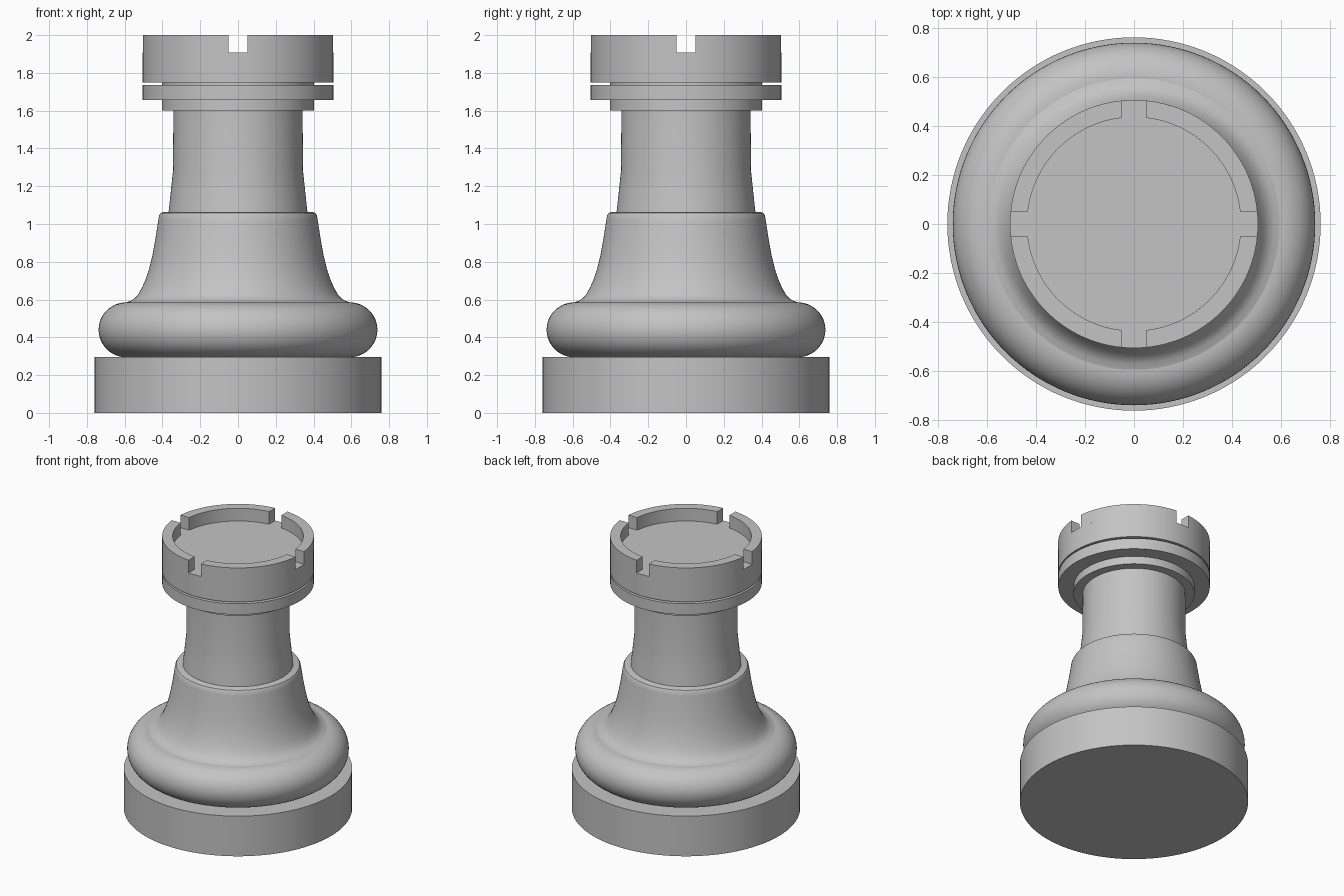
import bpy
import bmesh
from math import sin, cos, asin, pi, radians

SEGMENTS = 128

default = bpy.data.objects.get("Cube")
if default:
    bpy.data.objects.remove(default, do_unlink=True)

grey = bpy.data.materials.new("stone_grey")
grey.use_nodes = True
colour = (0.55, 0.55, 0.55, 1)
grey.diffuse_color = colour
grey.node_tree.nodes["Principled BSDF"].inputs["Base Color"].default_value = colour


def finish(name, bm):
    """Turn a bmesh into a smooth object with sharp creases."""
    bmesh.ops.recalc_face_normals(bm, faces=bm.faces)
    mesh = bpy.data.meshes.new(name)
    bm.to_mesh(mesh)
    bm.free()
    mesh.materials.append(grey)
    obj = bpy.data.objects.new(name, mesh)
    bpy.context.collection.objects.link(obj)
    bpy.ops.object.select_all(action="DESELECT")
    obj.select_set(True)
    bpy.context.view_layer.objects.active = obj
    bpy.ops.object.shade_smooth_by_angle(angle=radians(30))


def lathe(name, profile):
    """Spin a (radius, height) profile round z and cap both ends."""
    bm = bmesh.new()
    rings = []
    for r, z in profile:
        rings.append([bm.verts.new((r * cos(2 * pi * i / SEGMENTS),
                                    r * sin(2 * pi * i / SEGMENTS), z))
                      for i in range(SEGMENTS)])
    for low, high in zip(rings, rings[1:]):
        for i in range(SEGMENTS):
            j = (i + 1) % SEGMENTS
            bm.faces.new((low[i], low[j], high[j], high[i]))
    bm.faces.new(rings[0])
    bm.faces.new(rings[-1])
    finish(name, bm)


# Plinth and the round cushion on it
lathe("base", [(0.76, 0), (0.76, 0.295)])
steps = 24
lathe("cushion", [(0.593 + 0.145 * cos(a), 0.44 + 0.145 * sin(a))
                  for a in (-pi / 2 + pi * i / steps for i in range(steps + 1))])

# Flared skirt with a softly rounded lip
lathe("skirt", [(0.60, 0.583), (0.57, 0.592), (0.55, 0.604), (0.53, 0.625),
                (0.51, 0.66), (0.49, 0.705), (0.47, 0.765), (0.452, 0.84),
                (0.436, 0.93), (0.422, 1.02), (0.418, 1.045), (0.411, 1.057),
                (0.398, 1.063)])

# Column and stepped collar
lathe("column", [(0.369, 1.05), (0.357, 1.16), (0.344, 1.285), (0.342, 1.61)])
lathe("collar", [(0.403, 1.6), (0.403, 1.76)])
lathe("collar_ring", [(0.505, 1.657), (0.505, 1.737)])

# Crown with four wall pieces, parted by straight-sided gaps
FLOOR, TOP, OUTER, INNER, HALF_GAP = 1.907, 2.0, 0.505, 0.435, 0.05
lathe("crown", [(OUTER, 1.75), (OUTER, FLOOR)])


def arc(bm, radius, z, quarter):
    start = asin(HALF_GAP / radius)
    span = pi / 2 - 2 * start
    n = SEGMENTS // 4
    angles = [quarter * pi / 2 + start + span * i / n for i in range(n + 1)]
    return [bm.verts.new((radius * cos(a), radius * sin(a), z)) for a in angles]


for quarter, side in enumerate(("back_left", "back_right", "front_right", "front_left")):
    bm = bmesh.new()
    loops = [arc(bm, r, z, quarter) for r, z in
             ((OUTER, FLOOR), (OUTER, TOP), (INNER, TOP), (INNER, FLOOR))]
    for k in range(4):
        a, b = loops[k], loops[(k + 1) % 4]
        for i in range(len(a) - 1):
            bm.faces.new((a[i], a[i + 1], b[i + 1], b[i]))
    for end in (0, -1):
        bm.faces.new([loop[end] for loop in loops])
    finish("battlement_" + side, bm)
